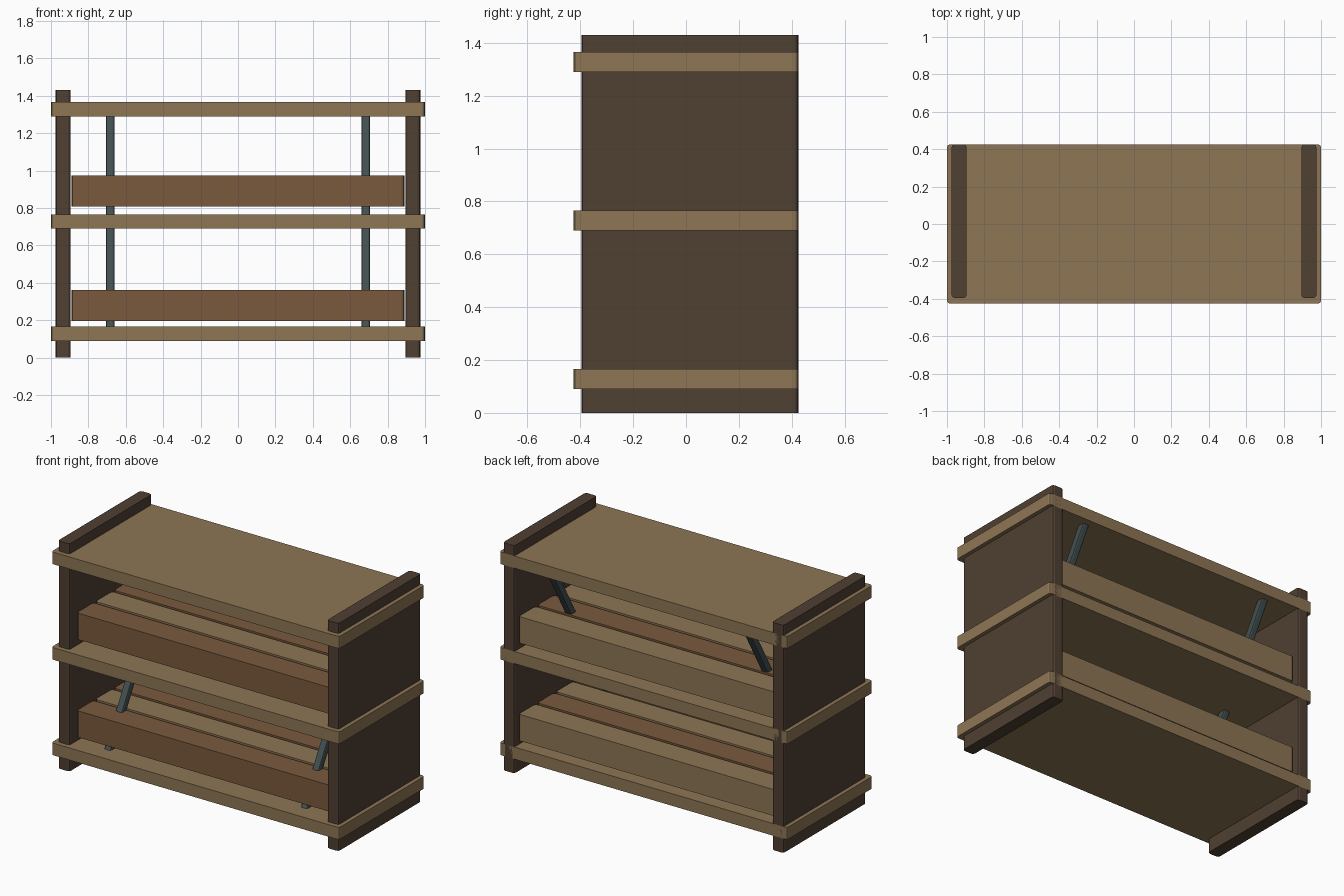
import bpy
import bmesh
import math

if "Cube" in bpy.data.objects:
    bpy.data.objects.remove(bpy.data.objects["Cube"])


def material(name, rgb):
    m = bpy.data.materials.new(name)
    m.diffuse_color = (*rgb, 1.0)
    m.use_nodes = True
    m.node_tree.nodes["Principled BSDF"].inputs["Base Color"].default_value = m.diffuse_color
    return m


LIGHT = material("light_wood", (0.27, 0.18, 0.09))
BROWN = material("brown_wood", (0.195, 0.102, 0.048))
DARK = material("dark_wood", (0.08, 0.05, 0.032))
METAL = material("grey_metal", (0.055, 0.08, 0.08))


def board(name, centre, size, mat, bevel=0.015, tilt=0.0):
    """Box whose edges along its own z axis are eased."""
    bm = bmesh.new()
    bmesh.ops.create_cube(bm, size=1.0)
    bmesh.ops.scale(bm, vec=size, verts=bm.verts)
    edges = [e for e in bm.edges
             if abs(e.verts[0].co.z - e.verts[1].co.z) > size[2] * 0.5]
    bmesh.ops.bevel(bm, geom=edges, offset=bevel, segments=2,
                    profile=0.5, affect='EDGES')
    me = bpy.data.meshes.new(name)
    bm.to_mesh(me)
    bm.free()
    me.materials.append(mat)
    ob = bpy.data.objects.new(name, me)
    ob.location = centre
    ob.rotation_euler.x = tilt
    bpy.context.collection.objects.link(ob)
    return ob


# Side panels and slanted braces, one per side
for side, sx in (("left", -1), ("right", 1)):
    board(f"side_panel_{side}", (sx * 0.935, 0.015, 0.715),
          (0.08, 0.82, 1.43), DARK)
    board(f"brace_{side}", (sx * 0.683, 0.03, 0.73),
          (0.046, 0.046, 1.37), METAL, 0.01, -math.radians(30))

# Three through shelves
for name, z in (("bottom", 0.128), ("middle", 0.728), ("top", 1.328)):
    board(f"shelf_{name}", (0, 0, z), (2.0, 0.85, 0.076), LIGHT)

# Rows of four thick slats, alternating in colour, above the lower shelves
for row, z in (("lower", 0.278), ("upper", 0.892)):
    for i in range(4):
        board(f"{row}_slat_{i + 1}", (0, -0.2475 + 0.185 * i, z),
              (1.78, 0.165, 0.166), LIGHT if i % 2 else BROWN)
